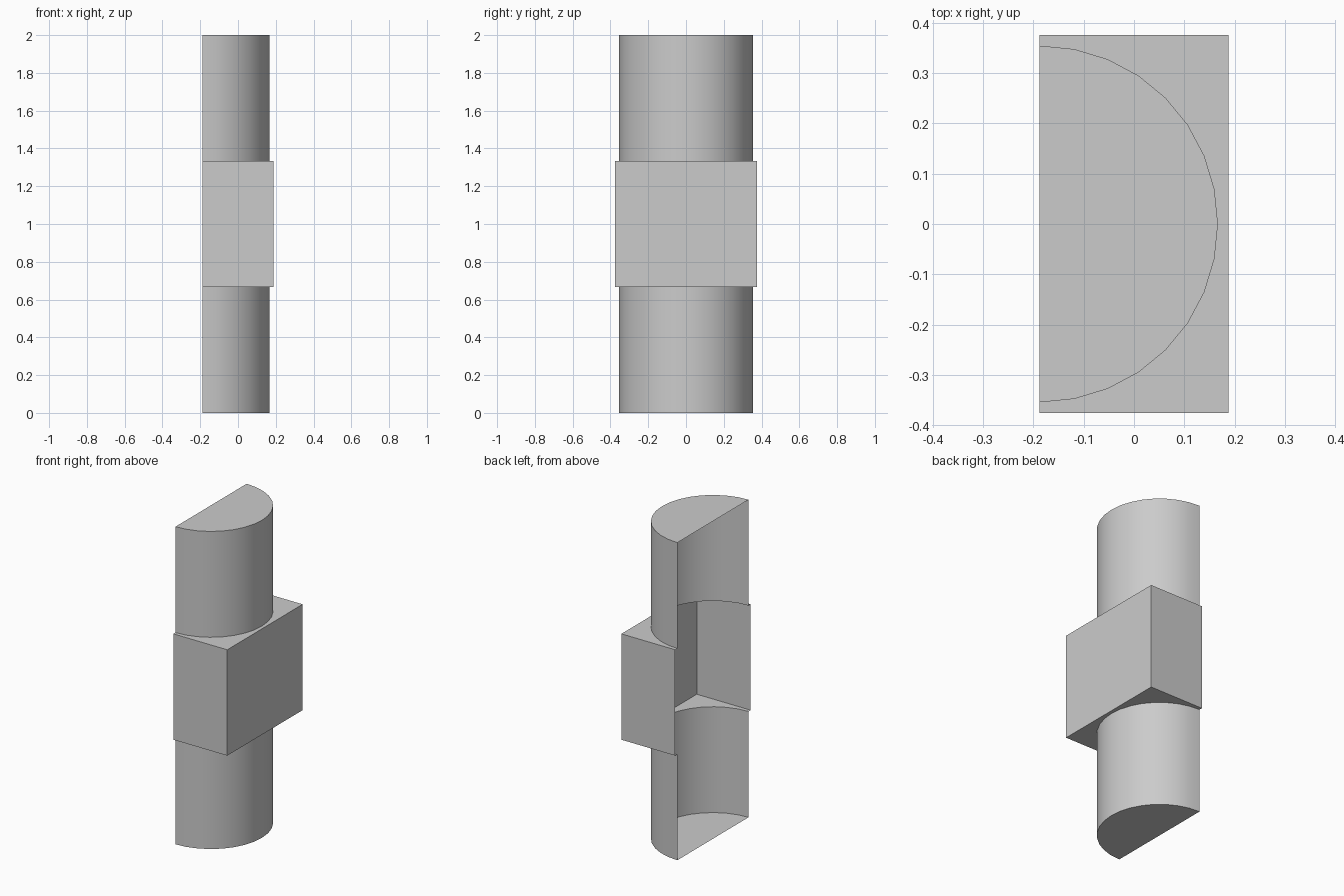
import bpy, bmesh, math

if "Cube" in bpy.data.objects:
    bpy.data.objects.remove(bpy.data.objects["Cube"], do_unlink=True)

HALF_X, HALF_Y = 0.1875, 0.375   # block half sizes
RADIUS = 0.354                   # half tube radius
SEGMENTS = 16
HEIGHT = 2.0
LOW, HIGH = HEIGHT / 3, HEIGHT * 2 / 3

grey = bpy.data.materials.new("plain_grey")
grey.use_nodes = True
colour = (0.6, 0.6, 0.6, 1)
grey.diffuse_color = colour
grey.node_tree.nodes["Principled BSDF"].inputs["Base Color"].default_value = colour

# Open outlines, counter-clockwise, with the gap on the -x side
angles = [math.pi * (i / SEGMENTS - 0.5) for i in range(SEGMENTS + 1)]
arc = [(RADIUS * math.cos(a) - HALF_X, RADIUS * math.sin(a)) for a in angles]
block = [(-HALF_X, -HALF_Y), (HALF_X, -HALF_Y), (HALF_X, HALF_Y), (-HALF_X, HALF_Y)]


def shell(name, outline, z0, z1, top, bottom, hole=()):
    """Thin wall along an open outline, with optional end faces."""
    bm = bmesh.new()
    rings = [[bm.verts.new((x, y, z)) for x, y in outline] for z in (z0, z1)]
    for i in range(len(outline) - 1):
        bm.faces.new((rings[0][i], rings[0][i + 1], rings[1][i + 1], rings[1][i]))
    for ring, z, wanted in ((rings[0], z0, bottom), (rings[1], z1, top)):
        if wanted:
            loop = ring + [bm.verts.new((x, y, z)) for x, y in reversed(hole)]
            bm.faces.new(loop if z == z1 else loop[::-1])
    mesh = bpy.data.meshes.new(name)
    bm.to_mesh(mesh)
    bm.free()
    mesh.materials.append(grey)
    obj = bpy.data.objects.new(name, mesh)
    bpy.context.collection.objects.link(obj)
    return obj


# Half tubes, each closed at its outer end only
tubes = [
    shell("lower_half_tube", arc, 0, LOW, False, True),
    shell("upper_half_tube", arc, HIGH, HEIGHT, True, False),
]
# Open-backed block whose ends are cut out where the tubes meet it
shell("middle_block", block, LOW, HIGH, True, True, hole=arc)

bpy.ops.object.select_all(action="DESELECT")
for tube in tubes:
    tube.select_set(True)
bpy.context.view_layer.objects.active = tubes[0]
bpy.ops.object.shade_smooth_by_angle(angle=math.radians(30))
